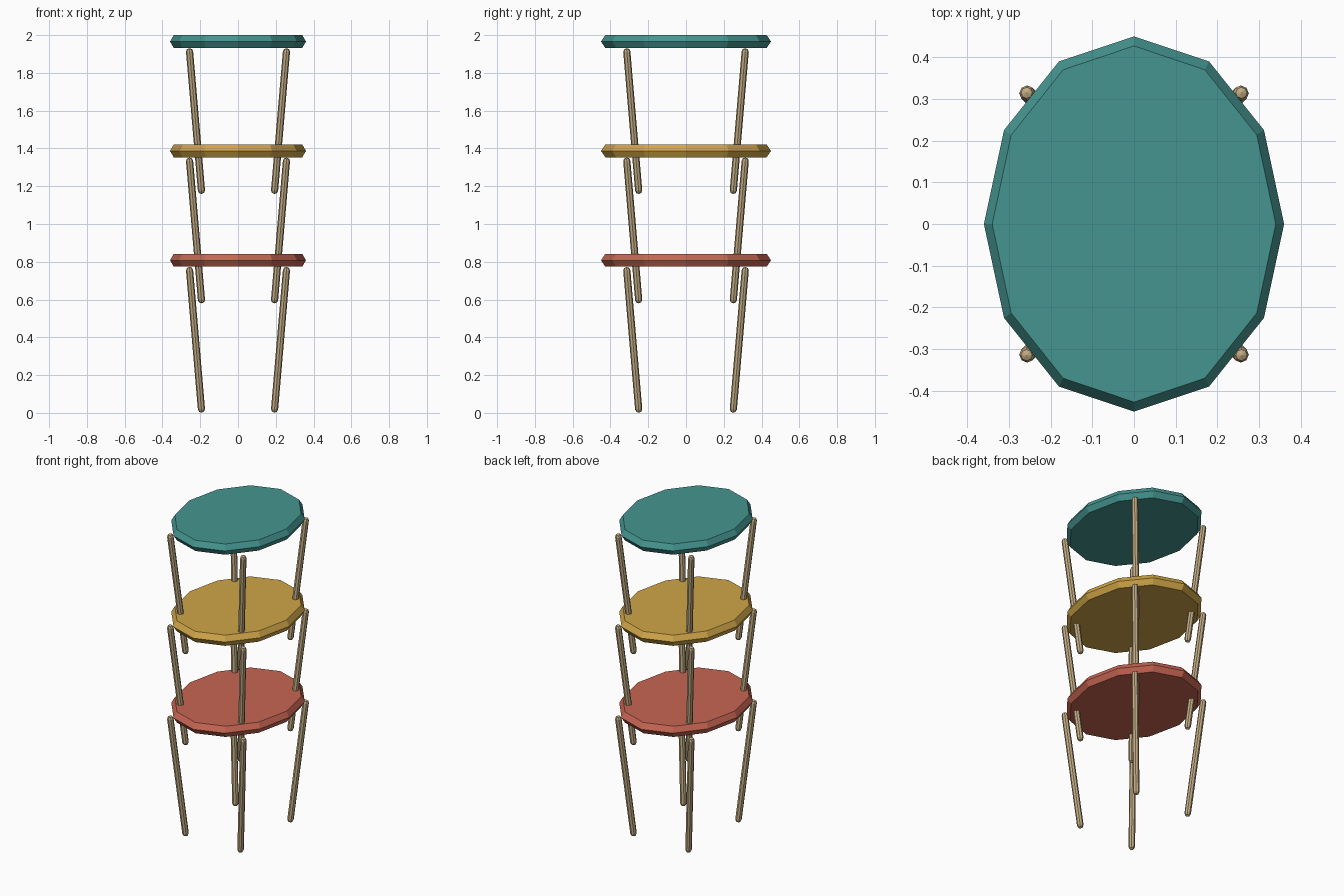
import bpy, bmesh, math
from mathutils import Vector

if "Cube" in bpy.data.objects:
    bpy.data.objects.remove(bpy.data.objects["Cube"])


def material(name, rgb):
    m = bpy.data.materials.new(name)
    m.diffuse_color = (*rgb, 1)
    m.use_nodes = True
    m.node_tree.nodes["Principled BSDF"].inputs["Base Color"].default_value = m.diffuse_color
    return m


def lathe(name, rings, sides, mat):
    """Stack elliptical rings (rx, ry, z); a zero radius makes a pole."""
    bm = bmesh.new()
    loops = []
    for rx, ry, z in rings:
        if rx == 0:
            loops.append([bm.verts.new((0, 0, z))] * sides)
        else:
            loops.append([bm.verts.new((rx * math.cos(math.tau * i / sides),
                                        ry * math.sin(math.tau * i / sides), z))
                          for i in range(sides)])
    for a, b in zip(loops, loops[1:]):
        for i in range(sides):
            j = (i + 1) % sides
            bm.faces.new(list(dict.fromkeys((a[i], a[j], b[j], b[i]))))
    # Flat end caps
    for loop in (loops[0], loops[-1]):
        if loop[0] is not loop[1]:
            bm.faces.new(loop)
    bmesh.ops.recalc_face_normals(bm, faces=bm.faces)
    mesh = bpy.data.meshes.new(name)
    bm.to_mesh(mesh)
    bm.free()
    mesh.materials.append(mat)
    ob = bpy.data.objects.new(name, mesh)
    bpy.context.collection.objects.link(ob)
    return ob


def leg(name, foot, top, r, mat):
    """Thin eight-sided rod with rounded ends, leaning from foot to top."""
    axis = top - foot
    n, s = axis.length, r * math.sqrt(0.5)
    ob = lathe(name, [(0, 0, 0), (s, s, r - s), (r, r, r),
                      (r, r, n - r), (s, s, n - r + s), (0, 0, n)], 8, mat)
    ob.location = foot
    ob.rotation_mode = 'QUATERNION'
    ob.rotation_quaternion = axis.to_track_quat('Z', 'Y')


wood = material("pale_wood", (0.54, 0.41, 0.23))
colours = [("red", (0.57, 0.13, 0.085)),
           ("yellow", (0.63, 0.38, 0.065)),
           ("teal", (0.06, 0.30, 0.28))]

# Three stacked stools
for k, (colour, rgb) in enumerate(colours):
    base = 0.579 * k
    # Twelve-sided oval seat with a ridged rim
    seat = lathe(f"{colour}_seat",
                 [(0.34, 0.427, -0.034), (0.36, 0.45, 0), (0.34, 0.427, 0.034)],
                 12, material(f"{colour}_paint", rgb))
    seat.location.z = base + 0.808
    # Four legs spreading outward towards the seat
    for sx, side in ((-1, "left"), (1, "right")):
        for sy, end in ((-1, "front"), (1, "back")):
            leg(f"{colour}_{end}_{side}_leg",
                Vector((sx * 0.192, sy * 0.249, base + 0.001)),
                Vector((sx * 0.258, sy * 0.315, base + 0.773)), 0.019, wood)
